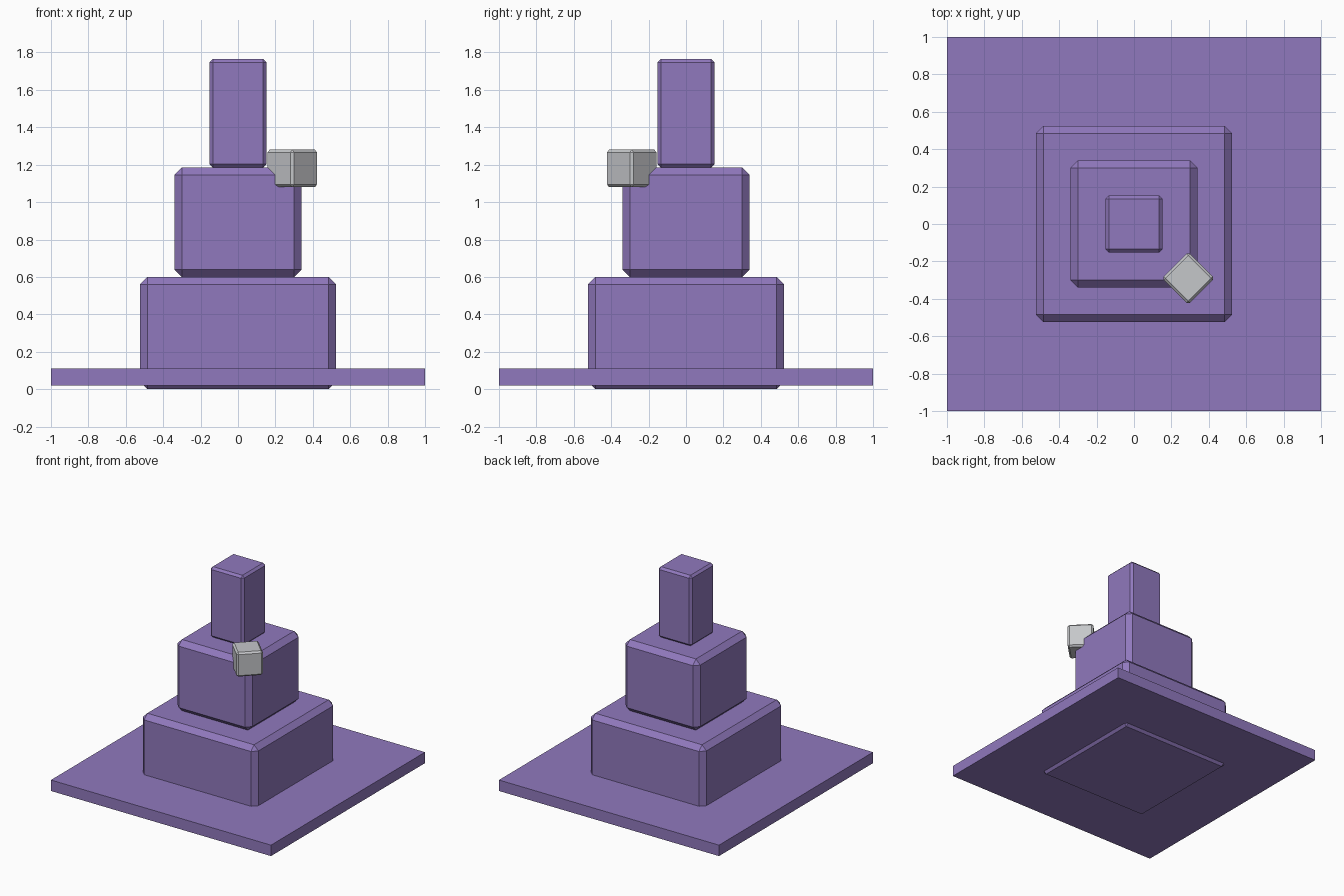
import bpy
import math

default = bpy.data.objects.get("Cube")
if default:
    bpy.data.objects.remove(default, do_unlink=True)


def make_material(name, rgb):
    mat = bpy.data.materials.new(name)
    mat.use_nodes = True
    color = (*rgb, 1.0)
    mat.diffuse_color = color
    mat.node_tree.nodes["Principled BSDF"].inputs["Base Color"].default_value = color
    return mat


def block(name, width, bottom, top, mat, bevel=0.0, x=0.0, y=0.0, turn=0.0):
    """Square block between two heights, with optional chamfered edges."""
    bpy.ops.mesh.primitive_cube_add(size=1, location=(x, y, (bottom + top) / 2))
    obj = bpy.context.object
    obj.name = name
    obj.scale = (width, width, top - bottom)
    bpy.ops.object.transform_apply(location=False, rotation=False, scale=True)
    obj.rotation_euler.z = turn
    obj.data.materials.append(mat)
    if bevel:
        mod = obj.modifiers.new("Chamfer", 'BEVEL')
        mod.width = bevel
        mod.segments = 1
    return obj


purple = make_material("purple", (0.28, 0.19, 0.51))
grey = make_material("light grey", (0.56, 0.57, 0.59))

# Ground plate
block("base_plate", 2.0, 0.02, 0.11, purple)

# Stacked tiers
block("lower_tier", 1.05, 0.0, 0.60, purple, bevel=0.04)
block("middle_tier", 0.68, 0.60, 1.185, purple, bevel=0.04)
block("top_tower", 0.305, 1.185, 1.765, purple, bevel=0.018)

# Small cube set diagonally on the front left corner
block("corner_cube", 0.2, 1.08, 1.28, grey, bevel=0.014,
      x=0.29, y=-0.29, turn=math.radians(45))
